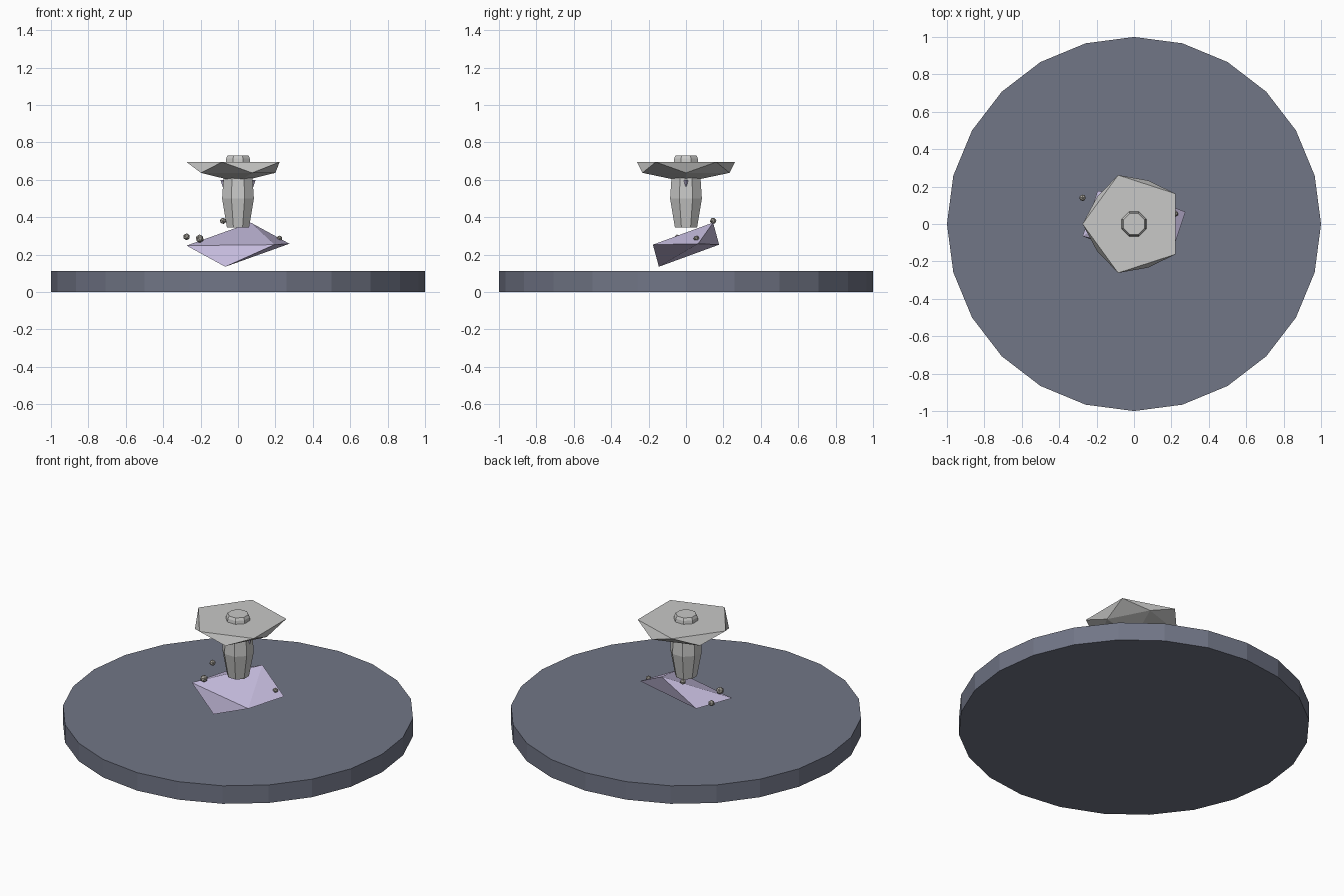
import bpy, bmesh
from math import cos, sin, radians, pi
from mathutils import Vector

cube = bpy.data.objects.get("Cube")
if cube:
    bpy.data.objects.remove(cube, do_unlink=True)


def material(name, color):
    m = bpy.data.materials.new(name)
    m.use_nodes = True
    m.diffuse_color = (*color, 1)
    m.node_tree.nodes["Principled BSDF"].inputs["Base Color"].default_value = (*color, 1)
    return m


slate = material("slate blue", (0.165, 0.18, 0.24))
stone = material("pale grey stone", (0.58, 0.58, 0.57))
lavender = material("lavender crystal", (0.57, 0.51, 0.74))
gravel = material("warm grey gravel", (0.4, 0.38, 0.34))


def finish(name, bm, mat):
    bmesh.ops.recalc_face_normals(bm, faces=bm.faces)
    mesh = bpy.data.meshes.new(name)
    bm.to_mesh(mesh)
    bm.free()
    mesh.materials.append(mat)
    obj = bpy.data.objects.new(name, mesh)
    bpy.context.collection.objects.link(obj)
    return obj


def ring(n, radius, z, start=0.0):
    return [Vector((radius * cos(start + 2 * pi * i / n),
                    radius * sin(start + 2 * pi * i / n), z)) for i in range(n)]


def lathe(name, n, profile, mat, start=0.0):
    """Stack rings of (radius, z) into a closed faceted solid."""
    bm = bmesh.new()
    rings = [[bm.verts.new(p) for p in ring(n, r, z, start)] for r, z in profile]
    for low, high in zip(rings, rings[1:]):
        for i in range(n):
            j = (i + 1) % n
            bm.faces.new((low[i], low[j], high[j], high[i]))
    bm.faces.new(rings[0][::-1])
    bm.faces.new(rings[-1])
    return finish(name, bm, mat)


def hull(name, points, mat):
    """Faceted rock wrapped around its corner points."""
    bm = bmesh.new()
    for p in points:
        bm.verts.new(p)
    bmesh.ops.convex_hull(bm, input=bm.verts)
    bmesh.ops.dissolve_limit(bm, angle_limit=radians(1), verts=bm.verts, edges=bm.edges)
    return finish(name, bm, mat)


# Round ground slab
lathe("ground_slab", 24, [(1, 0), (1, 0.113)], slate)

# Barrel-shaped column whose end pokes through the platform
lathe("column", 8, [(0.064, 0.345), (0.092, 0.5), (0.084, 0.61),
                    (0.068, 0.715), (0.06, 0.73)], stone, pi / 8)

# Five-sided platform with a faceted underside
under = ring(5, 0.245, 0.637)
under[0].x = 0.2
hull("platform", ring(5, 0.275, 0.695, pi) + under + [Vector((0, 0, 0.588))], stone)

# Tilted floating crystal: three opposite pairs of corners
center = Vector((0, 0, 0.253))
arms = [Vector((0.275, 0.065, 0.005)), Vector((0.068, 0.145, 0.118)),
        Vector((0.195, -0.177, 0))]
hull("floating_crystal", [center + s * a for a in arms for s in (1, -1)], lavender)

# Small shards hanging beside the column
for side, label in ((1, "left"), (-1, "right")):
    shard = [Vector((side * 0.082 + p.x, p.y, p.z)) for p in ring(4, 0.012, 0.6)]
    hull("hanging_shard_" + label, shard + [Vector((side * 0.076, 0, 0.545))], lavender)

# Loose pebbles hovering over the crystal
for i, (x, y, z, r) in enumerate([(-0.275, 0.14, 0.295, 0.019), (-0.205, -0.045, 0.285, 0.023),
                                  (0.222, 0.055, 0.287, 0.016), (-0.08, 0.145, 0.38, 0.018)]):
    bm = bmesh.new()
    bmesh.ops.create_icosphere(bm, subdivisions=1, radius=r)
    pebble = finish(f"pebble_{i + 1}", bm, gravel)
    pebble.location = (x, y, z)
    pebble.rotation_euler = (i, 0.7 * i, 0.4)
